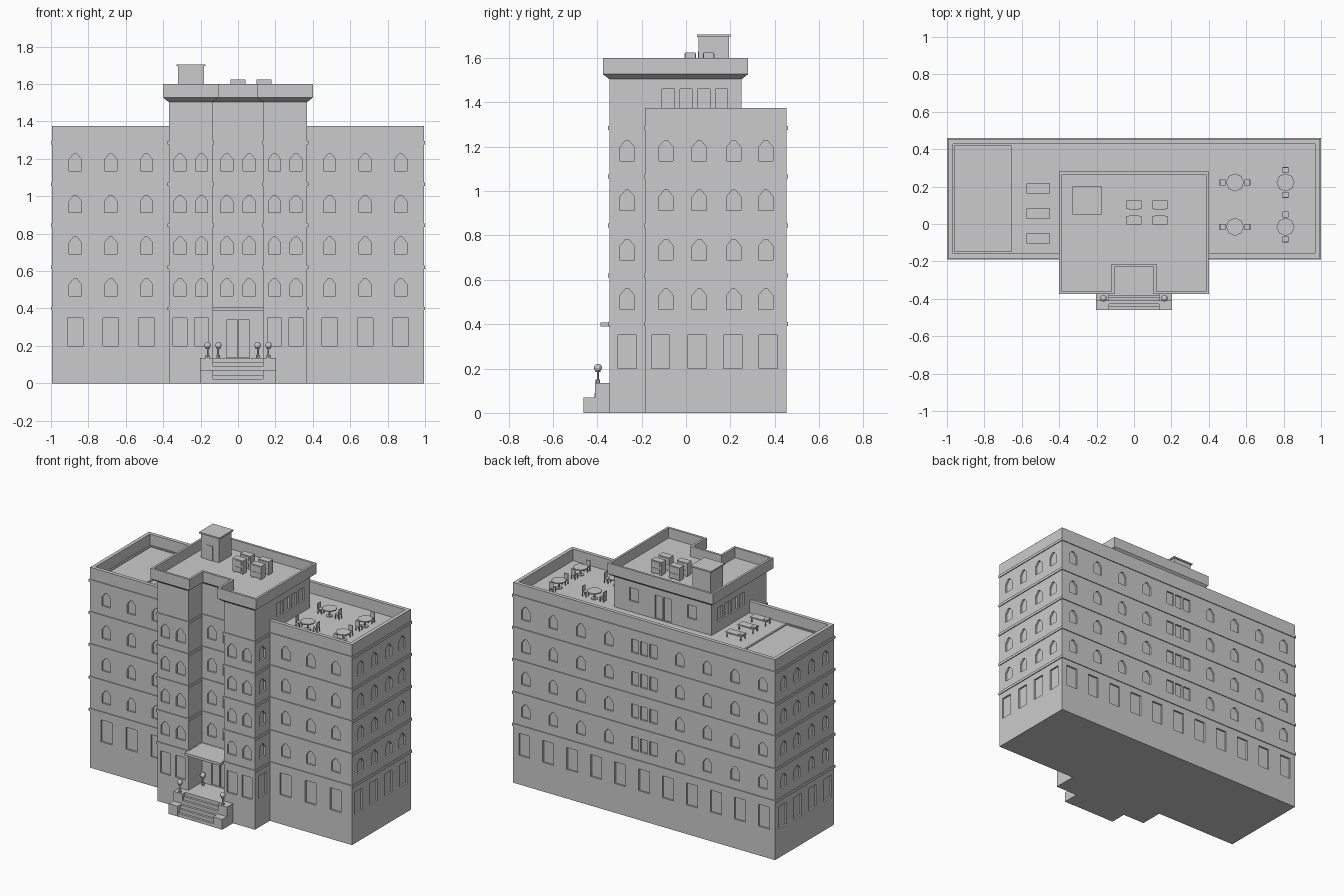
import bpy, bmesh, math
from mathutils import Matrix, Vector

if "Cube" in bpy.data.objects:
    bpy.data.objects.remove(bpy.data.objects["Cube"])


def finish(bm, name):
    bmesh.ops.recalc_face_normals(bm, faces=bm.faces)
    me = bpy.data.meshes.new(name)
    bm.to_mesh(me)
    bm.free()
    ob = bpy.data.objects.new(name, me)
    bpy.context.collection.objects.link(ob)
    return ob


def add_box(bm, x0, x1, y0, y1, z0, z1):
    m = Matrix.Translation(((x0 + x1) / 2, (y0 + y1) / 2, (z0 + z1) / 2)) @ \
        Matrix.Diagonal((x1 - x0, y1 - y0, z1 - z0, 1))
    bmesh.ops.create_cube(bm, size=1, matrix=m)


def boxes(name, items):
    bm = bmesh.new()
    for b in items:
        add_box(bm, *b)
    return finish(bm, name)


def add_cyl(bm, x, y, z0, z1, r, n=8):
    bmesh.ops.create_cone(bm, cap_ends=True, segments=n, radius1=r, radius2=r, depth=z1 - z0,
                          matrix=Matrix.Translation((x, y, (z0 + z1) / 2)))


def offset(pts, d):
    # offsets a counter-clockwise right-angled outline outwards
    out = []
    for i, p in enumerate(pts):
        p = Vector(p)
        a = (p - Vector(pts[i - 1])).normalized()
        b = (Vector(pts[(i + 1) % len(pts)]) - p).normalized()
        out.append(p + d * Vector((a.y + b.y, -a.x - b.x)))
    return out


def loft(name, outline, profile):
    # profile: list of (outward offset, z); both ends are capped
    bm = bmesh.new()
    rings = [[bm.verts.new((p.x, p.y, z)) for p in offset(outline, d)] for d, z in profile]
    n = len(outline)
    for r, s in zip(rings, rings[1:]):
        for i in range(n):
            bm.faces.new((r[i], r[(i + 1) % n], s[(i + 1) % n], s[i]))
    bm.faces.new(rings[0][::-1])
    bm.faces.new(rings[-1])
    return finish(bm, name)


def window(bm, axis, plane, u, z0, w, h, arch=False, d=0.012):
    # cutter prism straddling a wall plane
    prof = [(-.5, 0), (.5, 0), (.5, 1), (-.5, 1)]
    if arch:
        prof = [(-.5, 0), (.5, 0), (.5, .68), (.12, 1), (-.12, 1), (-.5, .68)]
    rings = []
    for s in (-d, d):
        pts = [(u + a * w, z0 + b * h) for a, b in prof]
        rings.append([bm.verts.new((plane + s, c, z) if axis == 'x' else (c, plane + s, z))
                      for c, z in pts])
    n = len(prof)
    for i in range(n):
        j = (i + 1) % n
        bm.faces.new((rings[0][i], rings[0][j], rings[1][j], rings[1][i]))
    bm.faces.new(rings[0][::-1])
    bm.faces.new(rings[1])


def cut(ob, bm, name):
    c = finish(bm, name)
    c.hide_render = True
    c.hide_viewport = True
    m = ob.modifiers.new("openings", 'BOOLEAN')
    m.operation = 'DIFFERENCE'
    m.solver = 'EXACT'
    m.object = c


# Outlines
WX, WF, WB = .994, -.184, .454
TX, TF, TB, RX, RY = .37, -.345, .25, .135, -.2
front = [(-TX, WF), (-TX, TF), (-RX, TF), (-RX, RY), (RX, RY), (RX, TF), (TX, TF), (TX, WF)]
body_line = [(-WX, WB), (-WX, WF)] + front + [(WX, WF), (WX, WB)]
tower_line = [(-TX, TB)] + front[1:-1] + [(TX, TB)]
wing_line = [(-WX, WF), (WX, WF), (WX, WB), (-WX, WB)]
ROOF, TROOF = 1.296, 1.53

# Main walls, parapet, tower and cornice
body = loft("main_walls", body_line, [(0, 0), (0, 1.285)])
loft("wing_parapet", wing_line, [(0, 1.28), (0, 1.375), (-.025, 1.375), (-.025, ROOF)])
tower = loft("tower_upper_walls", tower_line, [(0, 1.285), (0, 1.515)])
loft("tower_cornice", tower_line,
     [(.002, 1.505), (.03, 1.527), (.03, 1.6), (.015, 1.6), (.015, TROOF)])
for i, z in enumerate((.4, .62, .845, 1.065, 1.285)):
    loft(f"floor_band_{i}", body_line, [(.006, z - .009), (.006, z + .009)])

# Window openings of the main walls
bm = bmesh.new()
for z in (.467, .69, .912, 1.135):
    for s in (-1, 1):
        for y in (-.09, .06, .215, .36):
            window(bm, 'x', s * WX, y, z, .065, .092, True)
        window(bm, 'x', s * TX, -.265, z, .065, .092, True)
        for x in (.49, .68, .87):
            window(bm, 'y', WF, s * x, z, .065, .092, True)
        for x in (.195, .31):
            window(bm, 'y', TF, s * x, z, .065, .092, True)
        window(bm, 'y', RY, s * .06, z, .065, .092, True)
        for x in (.27, .48, .69, .9):
            window(bm, 'y', WB, s * x, z, .065, .092, True)
    for x in (-.07, 0, .07):
        window(bm, 'y', WB, x, z, .055, .092)
for s in (-1, 1):
    for y in (-.115, .05, .21, .37):
        window(bm, 'x', s * WX, y, .2, .083, .15)
    window(bm, 'x', s * TX, -.265, .2, .083, .15)
    for x in (.49, .68, .87):
        window(bm, 'y', WF, s * x, .2, .083, .15)
    for x in (.195, .31):
        window(bm, 'y', TF, s * x, .2, .075, .15)
    window(bm, 'y', RY, s * .032, .137, .058, .2)
for i in range(11):
    window(bm, 'y', WB, (i - 5) * .182, .2, .083, .15)
cut(body, bm, "wall_opening_cutter")

# Window and door openings of the rooftop storey
bm = bmesh.new()
for s in (-1, 1):
    for y in (-.08, 0, .08, .16):
        window(bm, 'x', s * TX, y, 1.37, .055, .09)
    window(bm, 'y', TB, s * .22, 1.37, .07, .09)
    window(bm, 'y', TB, s * .032, 1.3, .055, .16)
cut(tower, bm, "tower_opening_cutter")

# Entrance: porch floor, steps, side blocks, canopy
boxes("porch_floor", [(-RX, RX, -.365, RY, 0, .135)])
boxes("entrance_steps", [(-RX, RX, -.46 + i * .016, -.345, i * .0225, (i + 1) * .0225)
                         for i in range(6)])
side = []
for a, b in ((-.203, -RX), (RX, .203)):
    side += [(a, b, -.461, -.4, 0, .07), (a, b, -.41, -.34, 0, .135)]
boxes("step_side_blocks", side)
boxes("entrance_canopy", [(-RX, RX, -.385, RY, .39, .408)])

# Globe lamps
bm = bmesh.new()
for s in (-1, 1):
    for x, y in ((.163, -.397), (.105, -.23)):
        add_cyl(bm, s * x, y, .135, .15, .01)
        add_cyl(bm, s * x, y, .15, .19, .004)
        add_cyl(bm, s * x, y, .184, .19, .011)
        bmesh.ops.create_uvsphere(bm, u_segments=10, v_segments=6, radius=.018,
                                  matrix=Matrix.Translation((s * x, y, .203)))
finish(bm, "globe_lamps")

# Stair housing and cooling units on the tower roof
boxes("stair_housing", [(-.322, -.183, .057, .193, TROOF - .005, 1.697),
                        (-.33, -.175, .05, .2, 1.695, 1.705),
                        (-.275, -.23, .054, .06, TROOF, 1.63)])
units = []
for x in (0, .138):
    for y in (.02, .102):
        units.append((x - .04, x + .04, y - .023, y + .023, TROOF + .008, 1.624))
        for a in (-.03, .03):
            units.append((x + a - .006, x + a + .006, y - .02, y + .02, TROOF - .002, TROOF + .01))
        for z in (1.56, 1.605):
            units.append((x - .028, x + .028, y - .026, y + .026, z - .014, z + .014))
boxes("cooling_units", units)

# Pool with raised rim
loft("pool", [(-.955, -.145), (-.66, -.145), (-.66, .415), (-.955, .415)],
     [(.004, ROOF - .005), (.004, ROOF + .01), (-.008, ROOF + .01), (-.008, ROOF + .004)])

# Sun loungers
lounge = []
for y in (.19, .057, -.078):
    lounge.append((-.575, -.45, y - .027, y + .027, 1.325, 1.333))
    lounge.append((-.573, -.545, y - .022, y + .022, 1.333, 1.338))
    for x in (-.565, -.46):
        for b in (-.023, .023):
            lounge.append((x - .003, x + .003, y + b - .003, y + b + .003, ROOF - .002, 1.326))
boxes("sun_loungers", lounge)

# Round tables and chairs
bm = bmesh.new()
chairs = []
for tx, ty, (dx, dy) in ((.54, .222, (1, 0)), (.54, -.015, (1, 0)),
                         (.81, .222, (0, 1)), (.81, -.015, (0, 1))):
    add_cyl(bm, tx, ty, 1.344, 1.351, .048)
    add_cyl(bm, tx, ty, ROOF, 1.345, .006)
    add_cyl(bm, tx, ty, ROOF - .002, ROOF + .005, .022)
    for s in (-1, 1):
        cx, cy = tx + s * dx * .067, ty + s * dy * .067
        chairs.append((cx - .016, cx + .016, cy - .016, cy + .016, 1.324, 1.33))
        bx, by = cx + s * dx * .0135, cy + s * dy * .0135
        hx, hy = (.0025, .016) if dx else (.016, .0025)
        chairs.append((bx - hx, bx + hx, by - hy, by + hy, 1.33, 1.366))
        for a in (-.013, .013):
            for b in (-.013, .013):
                chairs.append((cx + a - .0025, cx + a + .0025, cy + b - .0025, cy + b + .0025,
                               ROOF - .002, 1.325))
finish(bm, "round_tables")
boxes("chairs", chairs)
